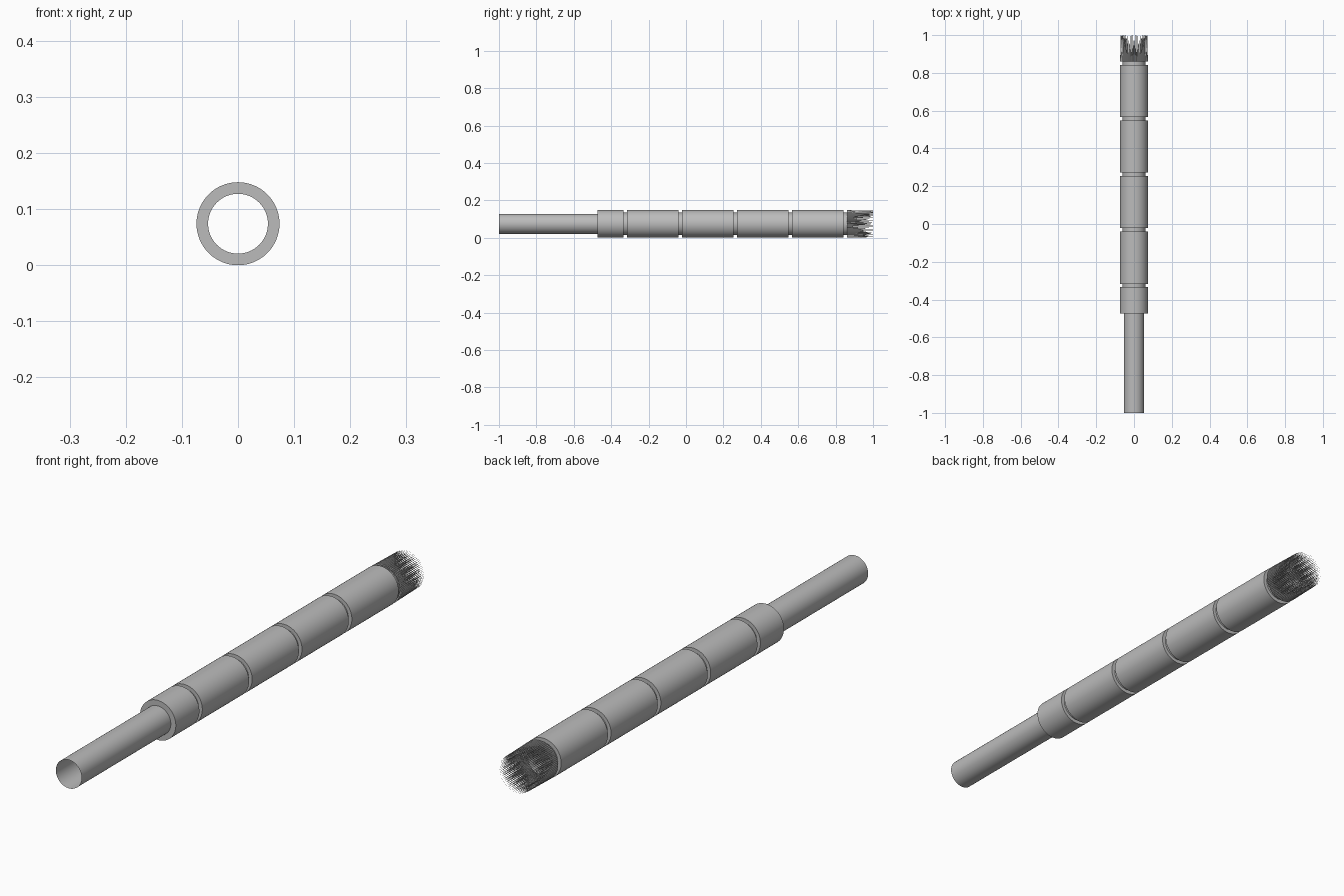
import bpy, bmesh, math
from mathutils import Matrix, Vector

if "Cube" in bpy.data.objects:
    bpy.data.objects.remove(bpy.data.objects["Cube"])

R_OUT, R_CORE, R_BORE = 0.074, 0.060, 0.0533
AXIS_Z = R_OUT
SIDES = 64

grey = bpy.data.materials.new("plain grey")
grey.diffuse_color = (0.5, 0.5, 0.5, 1)
grey.use_nodes = True
grey.node_tree.nodes["Principled BSDF"].inputs["Base Color"].default_value = grey.diffuse_color


def add_object(name, bm):
    mesh = bpy.data.meshes.new(name)
    bm.to_mesh(mesh)
    bm.free()
    mesh.materials.append(grey)
    obj = bpy.data.objects.new(name, mesh)
    bpy.context.collection.objects.link(obj)
    bpy.context.view_layer.objects.active = obj
    obj.select_set(True)
    bpy.ops.object.shade_smooth_by_angle(angle=math.radians(35))
    obj.select_set(False)
    return obj


def lathe(name, profile):
    """Spin (radius, y) points around the long axis."""
    bm = bmesh.new()
    rings = []
    for r, y in profile:
        rings.append([bm.verts.new((r * math.cos(a), y, AXIS_Z + r * math.sin(a)))
                      for a in (2 * math.pi * i / SIDES for i in range(SIDES))])
    for a, b in zip(rings, rings[1:]):
        for i in range(SIDES):
            j = (i + 1) % SIDES
            bm.faces.new((a[i], b[i], b[j], a[j]))
    return add_object(name, bm)


# Open thin-walled tube running the whole length
lathe("inner_tube", [(R_BORE, -1.0), (R_BORE, 0.862)])

# Sleeve sections with narrow grooves between them
sections = [(-0.473, -0.334)]
sections += [(-0.3165 + 0.2945 * i, -0.0405 + 0.2945 * i) for i in range(4)]
profile = [(R_BORE, sections[0][0])]
for start, end in sections:
    if start > sections[0][0]:
        profile.append((R_CORE, start))
    profile += [(R_OUT, start), (R_OUT, end), (R_CORE, end)]
profile += [(R_CORE, 0.862), (R_BORE, 0.862)]
lathe("grooved_sleeve", profile)

# Crown of fine tapered bristles at the rear end
Y0, Y1 = 0.86, 1.0
bm = bmesh.new()
COUNT = 72
for layer, (radius, base) in enumerate(((0.0572, 0.0030), (0.0705, 0.0035))):
    for i in range(COUNT):
        a = 2 * math.pi * (i + 0.5 * layer) / COUNT
        spot = Vector((radius * math.cos(a), (Y0 + Y1) / 2, AXIS_Z + radius * math.sin(a)))
        turn = Matrix.Rotation(-a, 4, 'Y') @ Matrix.Rotation(-math.pi / 2, 4, 'X')
        bmesh.ops.create_cone(bm, cap_ends=True, segments=6, radius1=base, radius2=0.0002,
                              depth=Y1 - Y0, matrix=Matrix.Translation(spot) @ turn)
add_object("bristle_crown", bm)
